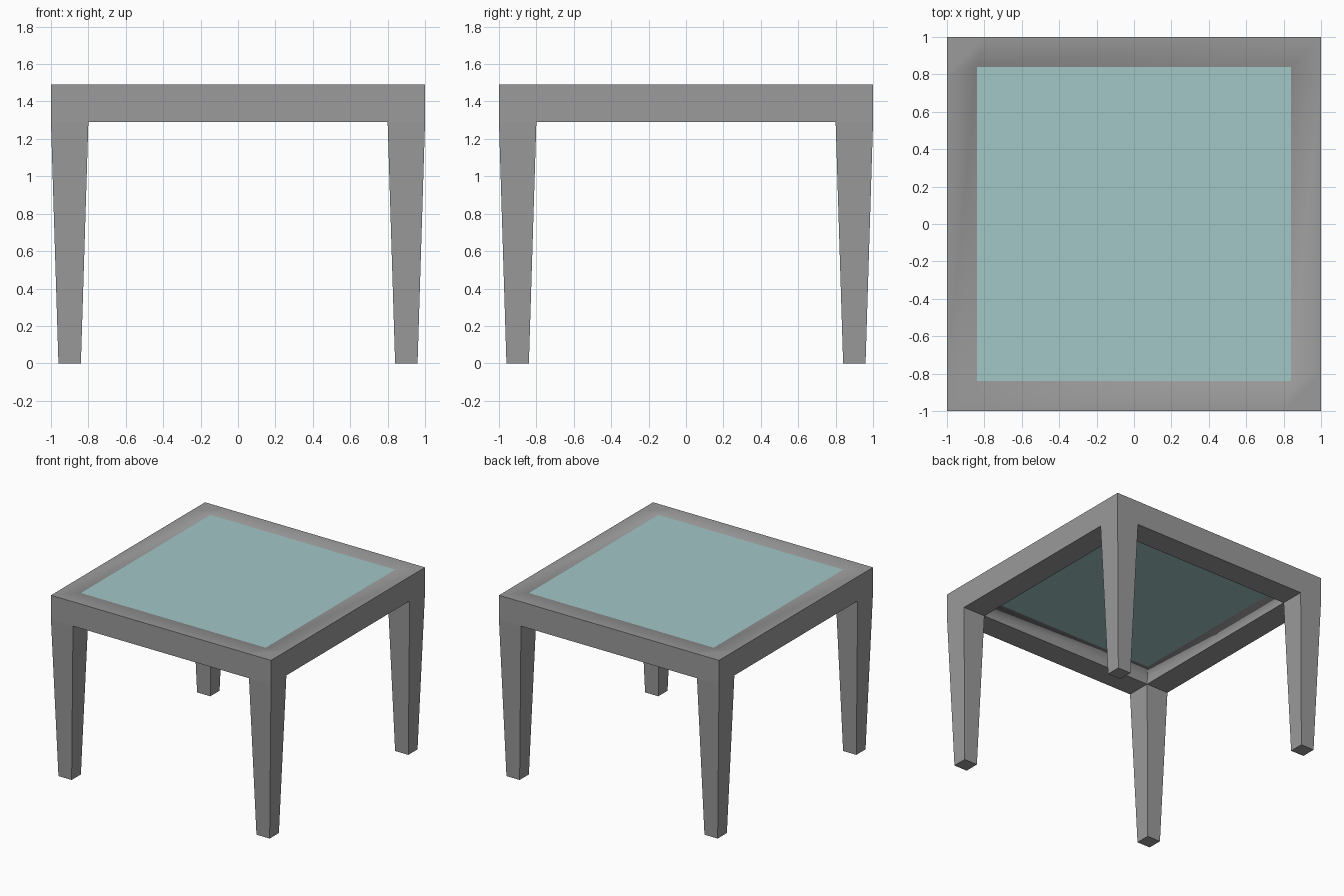
import bpy, bmesh

if "Cube" in bpy.data.objects:
    bpy.data.objects.remove(bpy.data.objects["Cube"])

TOP, APRON = 1.49, 1.29          # frame top and apron underside
OUT, IN, LIP = 1.0, 0.8, 0.84    # outer edge, inner edge, glass opening


def add_object(name, bm, colour):
    mesh = bpy.data.meshes.new(name)
    bm.to_mesh(mesh)
    bm.free()
    obj = bpy.data.objects.new(name, mesh)
    bpy.context.collection.objects.link(obj)
    mat = bpy.data.materials.new(name + "_colour")
    mat.diffuse_color = (*colour, 1)
    mat.use_nodes = True
    mat.node_tree.nodes["Principled BSDF"].inputs["Base Color"].default_value = mat.diffuse_color
    mesh.materials.append(mat)
    return obj


# Table frame: square ring of quads, extruded up into the apron
bm = bmesh.new()
steps = [-OUT, -IN, IN, OUT]
v = [[bm.verts.new((x, y, APRON)) for y in steps] for x in steps]
ring, corners = [], []
for i in range(3):
    for j in range(3):
        if i == 1 and j == 1:
            continue
        f = bm.faces.new((v[i][j], v[i + 1][j], v[i + 1][j + 1], v[i][j + 1]))
        ring.append(f)
        if i != 1 and j != 1:
            corners.append(f)
res = bmesh.ops.extrude_face_region(bm, geom=ring, use_keep_orig=True)
for t in [g for g in res["geom"] if isinstance(g, bmesh.types.BMVert)]:
    t.co.z = TOP
    if max(abs(t.co.x), abs(t.co.y)) < OUT - 0.01:   # glass opening
        t.co.x *= LIP / IN
        t.co.y *= LIP / IN

# Legs: corner faces extruded to the floor and tapered
for f in corners:
    f = bmesh.ops.extrude_discrete_faces(bm, faces=[f])["faces"][0]
    mid = f.calc_center_median()
    for t in f.verts:
        t.co = mid + (t.co - mid) * 0.6
        t.co.z = 0
bmesh.ops.recalc_face_normals(bm, faces=bm.faces)

# Soft inner rim: rim top and inner walls blend, every other edge is crisp
for f in bm.faces:
    c = f.calc_center_median()
    f.smooth = c.z > APRON + 0.01 and max(abs(c.x), abs(c.y)) < OUT - 0.01
for e in bm.edges:
    e.smooth = all(f.smooth for f in e.link_faces)
    a, b = e.verts
    if abs(a.co.z - b.co.z) > 0.1:       # inner wall corners
        e.smooth = False
add_object("table_frame", bm, (0.325, 0.325, 0.325))

# Glass panel set flush in the frame
bm = bmesh.new()
bmesh.ops.create_cube(bm, size=1)
for t in bm.verts:
    t.co.x *= 2 * LIP
    t.co.y *= 2 * LIP
    t.co.z = TOP if t.co.z > 0 else TOP - 0.02
add_object("glass_top", bm, (0.36, 0.57, 0.57))
